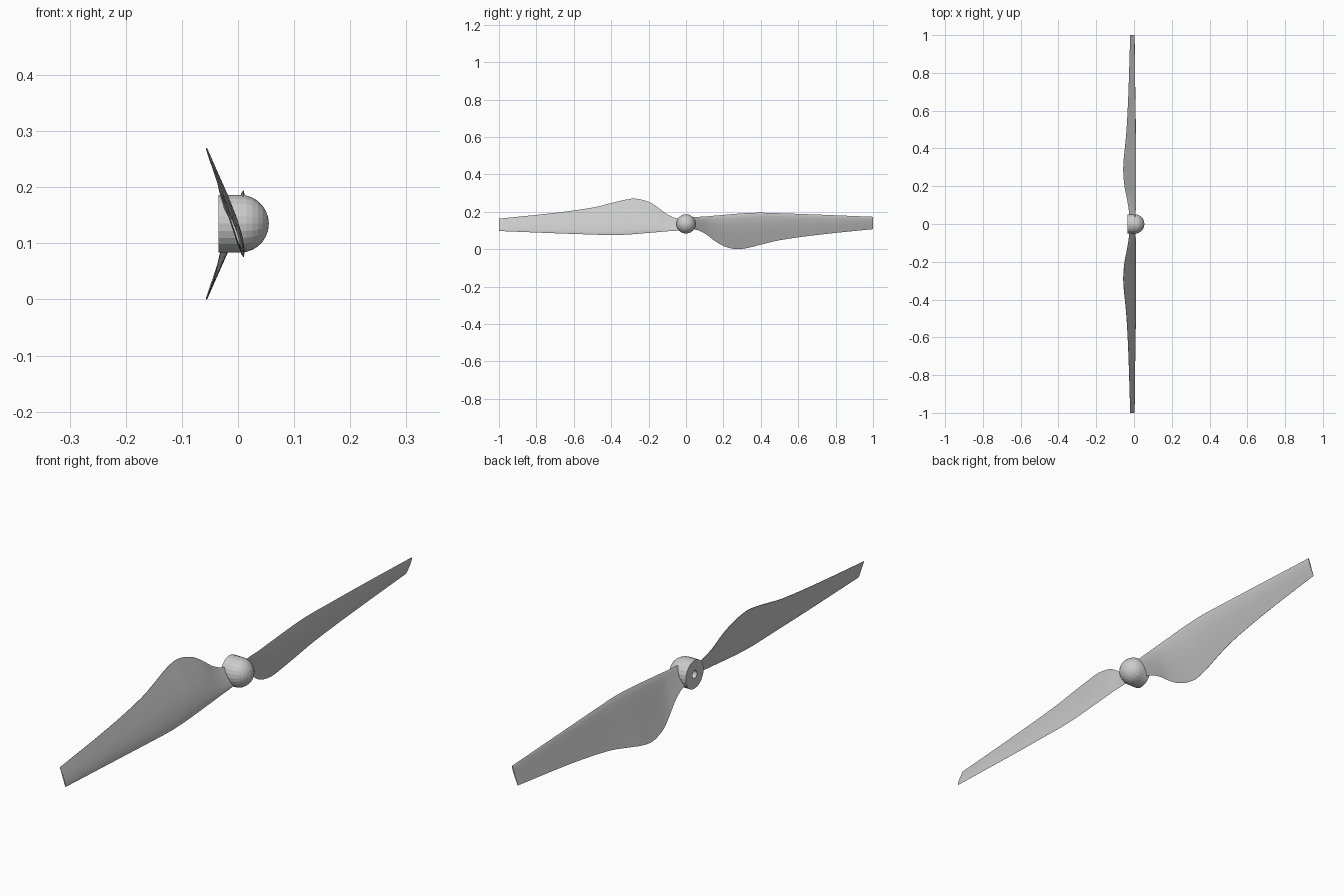
import bpy, bmesh, math
from mathutils import Vector

if "Cube" in bpy.data.objects:
    bpy.data.objects.remove(bpy.data.objects["Cube"])

CZ = 0.135      # height of the shaft axis


def make_object(name, bm, angle):
    bmesh.ops.recalc_face_normals(bm, faces=bm.faces[:])
    me = bpy.data.meshes.new(name)
    bm.to_mesh(me)
    bm.free()
    ob = bpy.data.objects.new(name, me)
    bpy.context.collection.objects.link(ob)
    ob.location.z = CZ
    if angle:
        bpy.ops.object.select_all(action='DESELECT')
        ob.select_set(True)
        bpy.context.view_layer.objects.active = ob
        bpy.ops.object.shade_smooth_by_angle(angle=math.radians(angle))
    return ob


# Hub: lathe of a short drum, domed nose and blind shaft bore around the x axis
R, SIDES, RINGS = 0.0515, 24, 7
profile = [(0.0, 0.0), (0.0, 0.014), (-0.035, 0.014), (-0.035, R)]
for i in range(RINGS + 1):
    a = math.pi / 2 * i / RINGS
    profile.append((0.0035 + R * math.sin(a), R * math.cos(a)))
bm = bmesh.new()
verts = [bm.verts.new((x, 0, r)) for x, r in profile]
edges = [bm.edges.new(p) for p in zip(verts, verts[1:])]
bmesh.ops.spin(bm, geom=verts + edges, cent=(0, 0, 0), axis=(1, 0, 0),
               angle=2 * math.pi, steps=SIDES)
bmesh.ops.remove_doubles(bm, verts=bm.verts[:], dist=1e-5)
make_object("hub", bm, 0)

# Blade stations: span, straight edge (x, z), bulging edge (x, z), from the axis
STATIONS = [
    (0.03, 0.008, 0.035, -0.024, -0.025),
    (0.07, 0.009, 0.038, -0.027, -0.036),
    (0.11, 0.010, 0.040, -0.033, -0.057),
    (0.15, 0.010, 0.044, -0.040, -0.088),
    (0.20, 0.010, 0.048, -0.050, -0.118),
    (0.27, 0.010, 0.054, -0.056, -0.135),
    (0.33, 0.010, 0.058, -0.055, -0.128),
    (0.40, 0.010, 0.060, -0.048, -0.111),
    (0.50, 0.009, 0.057, -0.039, -0.087),
    (0.70, 0.006, 0.050, -0.029, -0.059),
    (1.00, 0.003, 0.038, -0.020, -0.028),
]
# Aerofoil section: chord fraction, front height, back height
FOIL = [(0, 0, 0), (0.03, 0.018, -0.010), (0.12, 0.036, -0.015),
        (0.30, 0.048, -0.013), (0.55, 0.040, -0.009), (0.80, 0.020, -0.005),
        (1, 0.004, -0.004)]


def catmull(p, i, t):
    """Spline value between stations i and i + 1, tangents scaled by span."""
    def slope(k):
        a, b = p[max(k - 1, 0)], p[min(k + 1, len(p) - 1)]
        return (b - a) / (b[0] - a[0])
    h = p[i + 1][0] - p[i][0]
    return (p[i] * (2*t**3 - 3*t*t + 1) + slope(i) * h * (t**3 - 2*t*t + t)
            + p[i + 1] * (3*t*t - 2*t**3) + slope(i + 1) * h * (t**3 - t*t))


def section(st):
    y, x0, z0, x1, z1 = st
    lead, trail = Vector((x0, y, z0)), Vector((x1, y, z1))
    chord = trail - lead
    up = Vector((-chord.z, 0, chord.x))      # same length as the chord, faces +x
    front = [lead + chord * c + up * h for c, h, _ in FOIL]
    back = [lead + chord * c + up * h for c, _, h in FOIL[1:]]
    return front + back[::-1]


def blade(name, turn):
    pts = [Vector(s) for s in STATIONS]
    rows = [catmull(pts, i, k / 3) for i in range(len(pts) - 1) for k in range(3)]
    rows.append(pts[-1])
    bm = bmesh.new()
    loops = [[bm.verts.new(v) for v in section(r)] for r in rows]
    n = len(loops[0])
    for a, b in zip(loops, loops[1:]):
        for j in range(n):
            k = (j + 1) % n
            bm.faces.new((a[j], a[k], b[k], b[j]))
    bm.faces.new(loops[0])
    bm.faces.new(loops[-1])
    ob = make_object(name, bm, 35)
    ob.rotation_euler.x = turn


# Two blades half a turn apart about the shaft
blade("blade_rear", 0)
blade("blade_front", math.pi)
